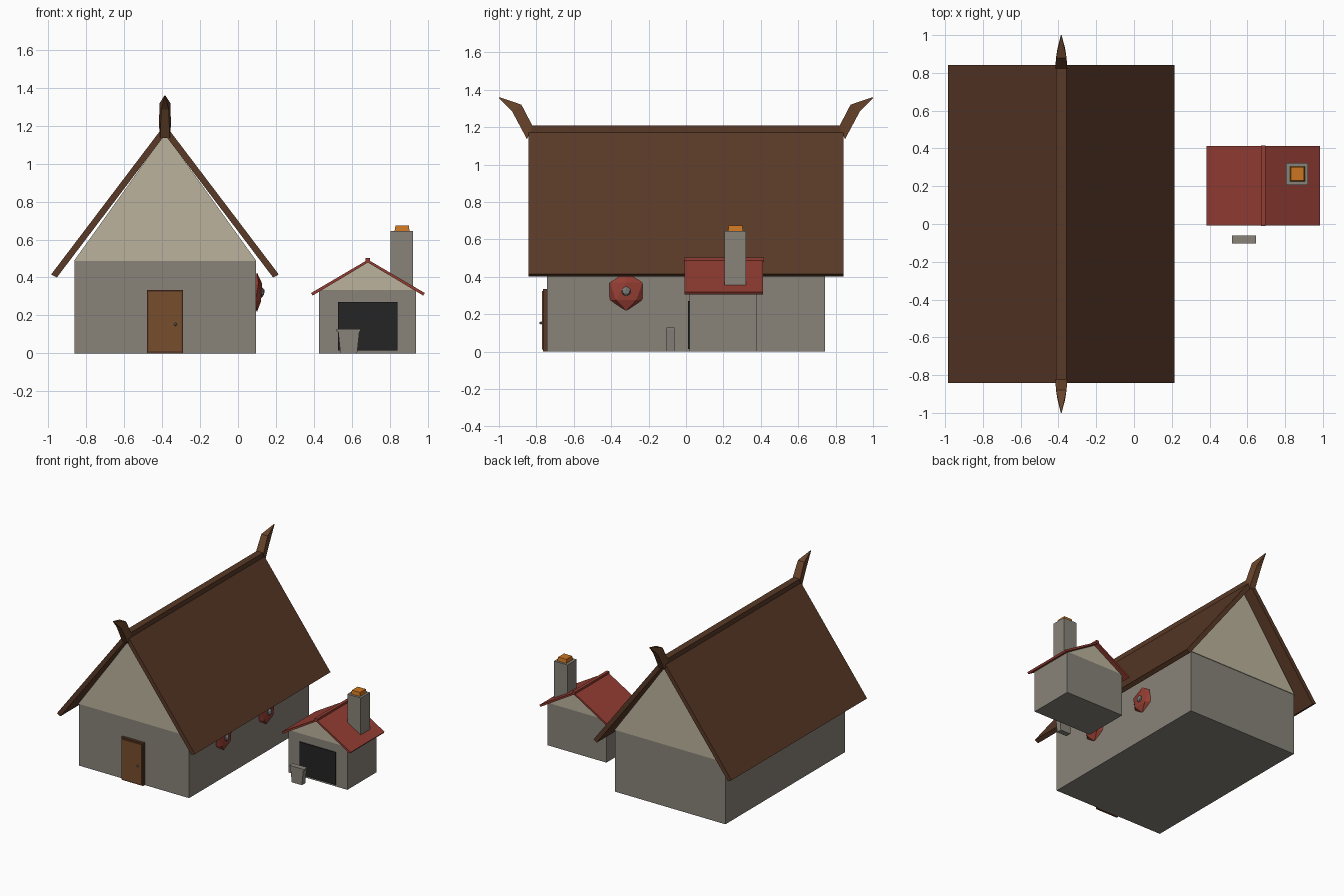
import bpy
import bmesh
from mathutils import Matrix, Vector

cube = bpy.data.objects.get("Cube")
if cube:
    bpy.data.objects.remove(cube, do_unlink=True)


def material(name, r, g, b):
    m = bpy.data.materials.new(name)
    m.use_nodes = True
    m.diffuse_color = (r, g, b, 1)
    m.node_tree.nodes["Principled BSDF"].inputs["Base Color"].default_value = (r, g, b, 1)
    return m


STONE = material("grey stone", 0.25, 0.23, 0.195)
PLASTER = material("cream plaster", 0.5, 0.45, 0.34)
THATCH = material("dark brown roof", 0.1, 0.041, 0.02)
CARVED = material("carved wood", 0.14, 0.058, 0.024)
PLANK = material("door wood", 0.185, 0.076, 0.026)
RED = material("red paint", 0.29, 0.047, 0.032)
EMBER = material("ember orange", 0.6, 0.18, 0.015)
SOOT = material("soot black", 0.018, 0.018, 0.018)
IRON = material("iron", 0.2, 0.2, 0.19)


def finish(name, bm, mat):
    bmesh.ops.recalc_face_normals(bm, faces=bm.faces)
    mesh = bpy.data.meshes.new(name)
    bm.to_mesh(mesh)
    bm.free()
    mesh.materials.append(mat)
    obj = bpy.data.objects.new(name, mesh)
    bpy.context.collection.objects.link(obj)
    return obj


def loft(name, sections, mat):
    """Join matching rings of points and cap both ends."""
    bm = bmesh.new()
    rings = [[bm.verts.new(p) for p in ring] for ring in sections]
    n = len(rings[0])
    for a, b in zip(rings, rings[1:]):
        for i in range(n):
            j = (i + 1) % n
            bm.faces.new((a[i], a[j], b[j], b[i]))
    bm.faces.new(rings[0])
    bm.faces.new(rings[-1])
    return finish(name, bm, mat)


def prism(name, profile, y0, y1, mat):
    """Extrude an x-z profile along y."""
    return loft(name, [[(x, y, z) for x, z in profile] for y in (y0, y1)], mat)


def box(name, x0, x1, y0, y1, z0, z1, mat, taper=0.0):
    """Box whose top is drawn in by the taper."""
    def ring(z, t):
        return [(x0 + t, y0 + t, z), (x1 - t, y0 + t, z),
                (x1 - t, y1 - t, z), (x0 + t, y1 - t, z)]
    return loft(name, [ring(z0, 0), ring(z1, taper)], mat)


def gable_roof(name, cx, outer, inner, top, under, y, mat):
    """Two sloping slabs meeting at the ridge; outer and inner are eave corners."""
    (ow, oz), (iw, iz) = outer, inner
    profile = [(cx - ow, oz), (cx, top), (cx + ow, oz),
               (cx + iw, iz), (cx, under), (cx - iw, iz)]
    return prism(name, profile, *y, mat)


def gem(name, centre, scale, mat):
    bm = bmesh.new()
    bmesh.ops.create_icosphere(bm, subdivisions=1, radius=1, matrix=(
        Matrix.Translation(centre) @ Matrix.Diagonal((*scale, 1))))
    return finish(name, bm, mat)


# Hall
HX = -0.385
box("hall_walls", -0.863, 0.095, -0.743, 0.743, 0, 0.488, STONE)
prism("hall_gable", [(-0.865, 0.487), (0.097, 0.487), (HX, 1.158)], -0.748, 0.748, PLASTER)
gable_roof("hall_roof", HX, (0.6, 0.416), (0.57, 0.4), 1.207, 1.152, (-0.842, 0.842), THATCH)
box("hall_ridge_beam", HX - 0.027, HX + 0.027, -0.845, 0.845, 1.167, 1.209, THATCH)

# Carved horns on both ends of the ridge: inner and outer edge, then tip
for side, label in ((-1, "front"), (1, "back")):
    rings = []
    for (yi, zi, wi), (yo, zo, wo) in (
            ((0.82, 1.205, 0.032), (0.85, 1.135, 0.025)),
            ((0.88, 1.32, 0.028), (0.93, 1.285, 0.02)),
            ((0.997, 1.36, 0.002), (1.0, 1.355, 0.002))):
        rings.append([(HX - wi, side * yi, zi), (HX + wi, side * yi, zi),
                      (HX + wo, side * yo, zo), (HX - wo, side * yo, zo)])
    loft(label + "_ridge_horn", rings, CARVED)

# Hall door
box("door_frame", -0.48, -0.29, -0.764, -0.735, 0, 0.335, THATCH)
box("door_leaf", -0.471, -0.299, -0.771, -0.75, 0.012, 0.324, PLANK)
gem("door_knob", Vector((-0.329, -0.775, 0.153)), (0.009, 0.009, 0.009), IRON)

# Shields on the side wall
for y, label in ((-0.32, "front"), (0.21, "back")):
    gem(label + "_shield", Vector((0.1, y, 0.322)), (0.03, 0.104, 0.104), RED)
    gem(label + "_shield_boss", Vector((0.126, y, 0.322)), (0.016, 0.027, 0.027), IRON)

# Forge hut
FX = 0.685
box("forge_walls", 0.427, 0.938, 0.018, 0.378, 0, 0.335, STONE)
prism("forge_gable", [(0.427, 0.334), (0.938, 0.334), (FX, 0.484)], 0.018, 0.378, PLASTER)
gable_roof("forge_roof", FX, (0.3, 0.318), (0.291, 0.305), 0.494, 0.479, (-0.008, 0.413), RED)
box("forge_ridge_cap", FX - 0.012, FX + 0.012, -0.011, 0.416, 0.478, 0.503, RED)
box("forge_opening", 0.527, 0.84, 0.01, 0.019, 0.015, 0.27, SOOT)
box("chimney", 0.805, 0.922, 0.207, 0.322, 0.34, 0.645, STONE)
box("chimney_embers", 0.825, 0.905, 0.224, 0.306, 0.64, 0.674, EMBER, 0.005)

# Water trough
prism("trough", [(0.54, 0), (0.628, 0), (0.64, 0.115), (0.645, 0.115),
                 (0.645, 0.128), (0.52, 0.128), (0.52, 0.115), (0.528, 0.115)],
      -0.104, -0.062, STONE)
